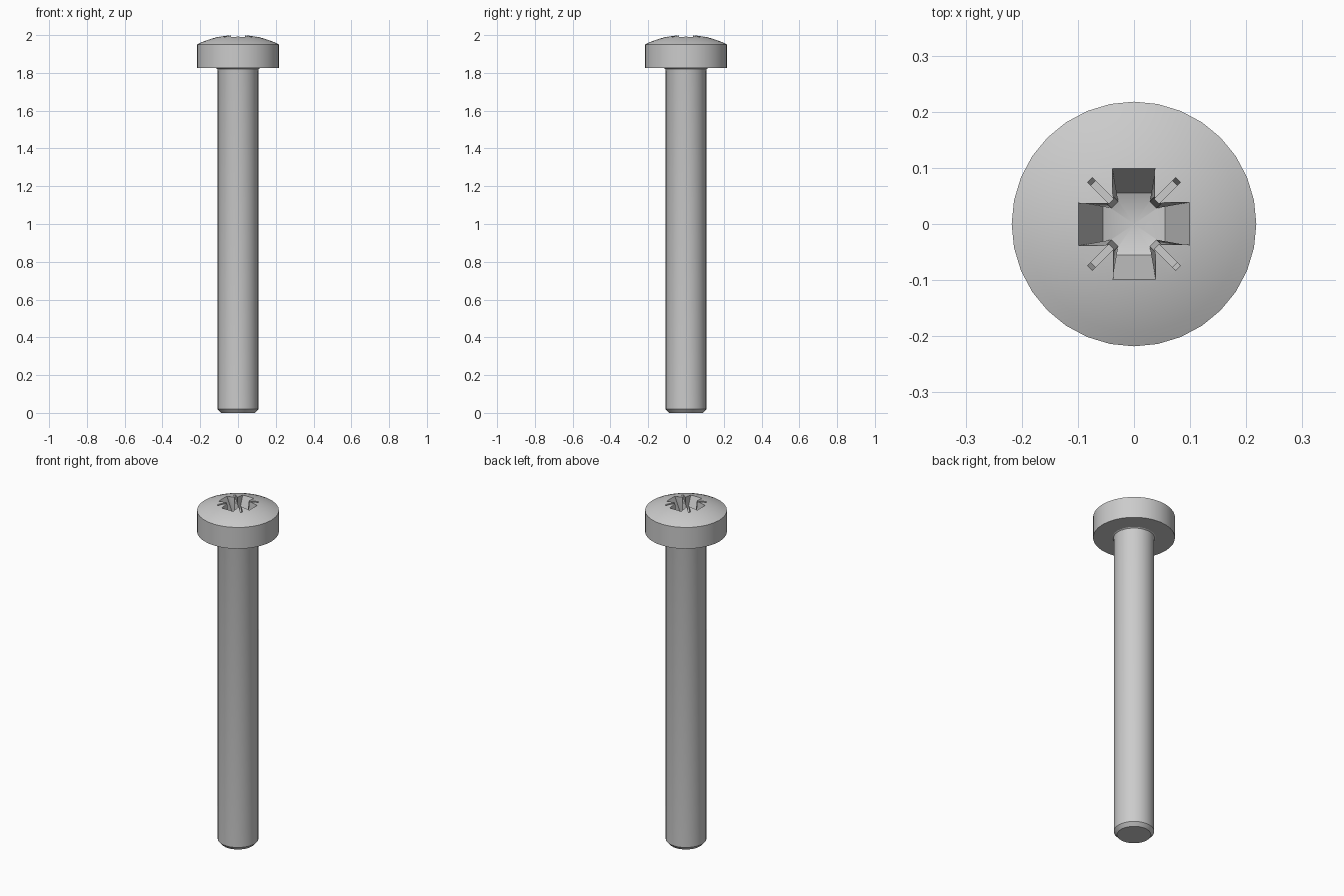
import bpy, bmesh, math
from mathutils import Matrix, Vector

cube = bpy.data.objects.get("Cube")
if cube:
    bpy.data.objects.remove(cube, do_unlink=True)

steel = bpy.data.materials.new("grey_steel")
steel.use_nodes = True
steel.diffuse_color = (0.6, 0.6, 0.6, 1)
steel.node_tree.nodes["Principled BSDF"].inputs["Base Color"].default_value = (0.6, 0.6, 0.6, 1)

SEGMENTS = 32
HEAD_R, SHAFT_R = 0.218, 0.108
HEAD_BASE, RIM_Z, TOP_Z = 1.825, 1.95, 2.002


def make_object(name, bm):
    bmesh.ops.recalc_face_normals(bm, faces=bm.faces)
    mesh = bpy.data.meshes.new(name)
    bm.to_mesh(mesh)
    bm.free()
    mesh.materials.append(steel)
    obj = bpy.data.objects.new(name, mesh)
    bpy.context.collection.objects.link(obj)
    return obj


def lathe(name, profile):
    """Spin a closed (radius, height) profile around z."""
    bm = bmesh.new()
    verts = [bm.verts.new((r, 0, z)) for r, z in profile]
    edges = [bm.edges.new(pair) for pair in zip(verts, verts[1:])]
    bmesh.ops.spin(bm, geom=verts + edges, cent=(0, 0, 0), axis=(0, 0, 1),
                   angle=math.tau, steps=SEGMENTS, use_duplicate=False)
    bmesh.ops.remove_doubles(bm, verts=bm.verts, dist=1e-5)
    return make_object(name, bm)


def bridge(bm, lower, upper):
    """Join two equal rings with quads."""
    n = len(lower)
    for i in range(n):
        j = (i + 1) % n
        bm.faces.new((lower[i], lower[j], upper[j], upper[i]))


# Screw body: chamfered tip, plain shaft, small neck fillet, domed pan head
rise = TOP_Z - RIM_Z
dome_r = (HEAD_R ** 2 + rise ** 2) / (2 * rise)
half_angle = math.asin(HEAD_R / dome_r)
profile = [(0, 0), (0.09, 0), (SHAFT_R, 0.02), (SHAFT_R, HEAD_BASE - 0.012),
           (SHAFT_R + 0.002, HEAD_BASE - 0.004), (SHAFT_R + 0.008, HEAD_BASE),
           (HEAD_R, HEAD_BASE)]
for k in range(9):
    a = half_angle * (1 - k / 8)
    profile.append((dome_r * math.sin(a), TOP_Z - dome_r * (1 - math.cos(a))))
screw = lathe("screw_body", profile)


# Cross recess: tapered cross with chamfered inner corners and a conical floor
def cross_outline(reach, half_width, inner_far, inner_near):
    points = []
    for k in range(4):
        turn = Matrix.Rotation(k * math.pi / 2, 3, 'Z')
        for p in ((reach, -half_width), (reach, half_width),
                  (inner_far, inner_near), (inner_near, inner_far)):
            points.append(turn @ Vector((*p, 0)))
    return points


bm = bmesh.new()
FLOOR_Z, FLOOR_SLOPE = 1.86, 0.35
floor = []
for p in cross_outline(0.055, 0.037, 0.04, 0.028):
    p.z = FLOOR_Z + FLOOR_SLOPE * p.length
    floor.append(bm.verts.new(p))
mouth = [bm.verts.new(p + Vector((0, 0, 2.02)))
         for p in cross_outline(0.111, 0.039, 0.05, 0.038)]
bridge(bm, floor, mouth)
bm.faces.new(mouth)
tip = bm.verts.new((0, 0, FLOOR_Z))
for i, v in enumerate(floor):
    bm.faces.new((v, floor[(i + 1) % len(floor)], tip))
cutters = [make_object("cross_cutter", bm)]

# Four thin diagonal marks between the arms
for k in range(4):
    bm = bmesh.new()
    turn = Matrix.Rotation(math.pi / 4 + k * math.pi / 2, 3, 'Z')
    rings = []
    for z, end in ((1.965, 0.103), (2.02, 0.122)):
        corners = ((0.03, -0.006), (end, -0.006), (end, 0.006), (0.03, 0.006))
        rings.append([bm.verts.new(turn @ Vector((x, y, z))) for x, y in corners])
    bridge(bm, *rings)
    for ring in rings:
        bm.faces.new(ring)
    cutters.append(make_object("mark_cutter", bm))

# Cut the recess and marks, then drop the cutters
bpy.context.view_layer.objects.active = screw
screw.select_set(True)
for cutter in cutters:
    cutter.hide_render = True
    mod = screw.modifiers.new("recess", 'BOOLEAN')
    mod.operation = 'DIFFERENCE'
    mod.solver = 'EXACT'
    mod.object = cutter
    bpy.ops.object.modifier_apply(modifier=mod.name)
    bpy.data.objects.remove(cutter, do_unlink=True)

bpy.ops.object.select_all(action='DESELECT')
screw.select_set(True)
bpy.ops.object.shade_smooth_by_angle(angle=math.radians(30))
